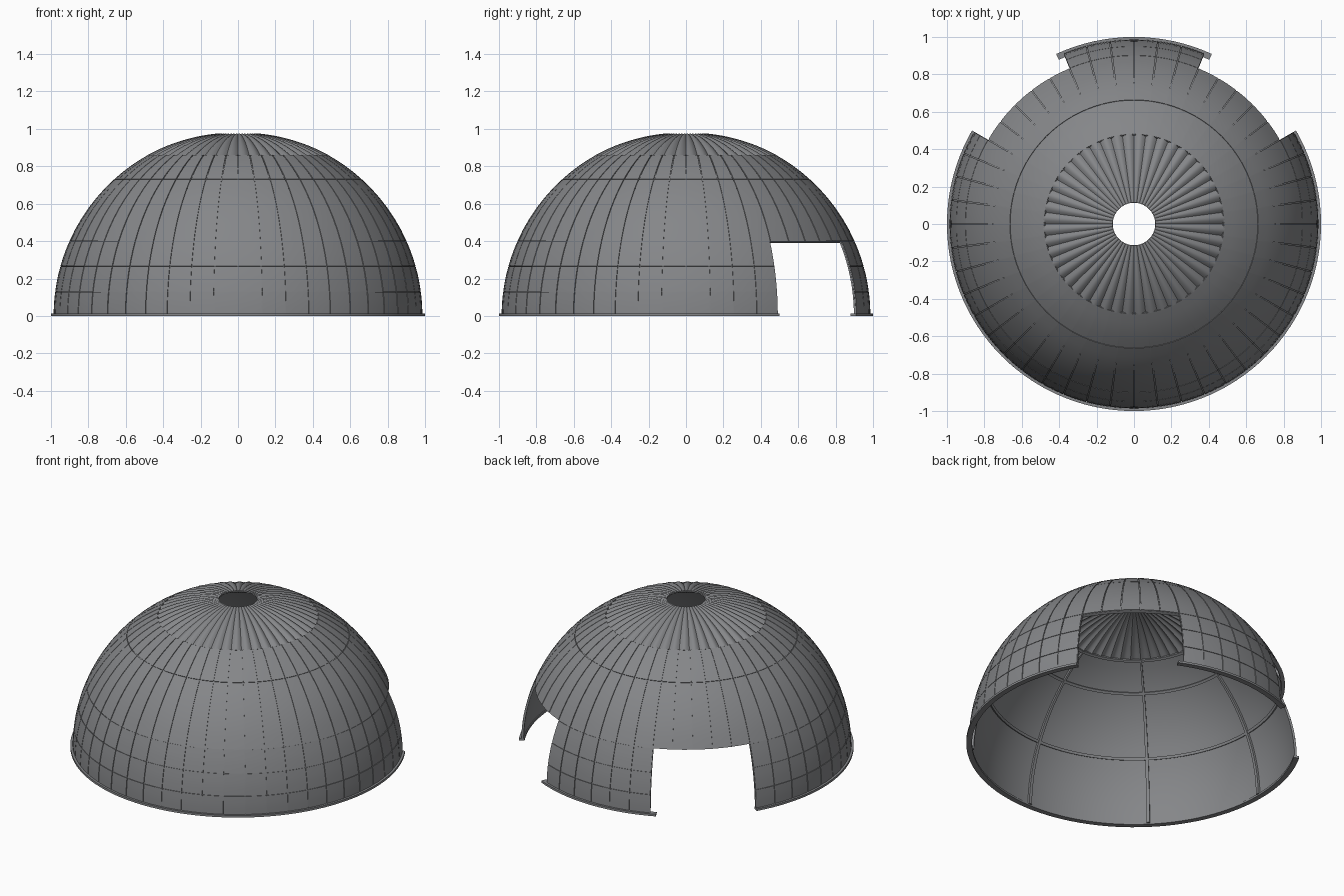
import bpy, bmesh, math
from mathutils import Vector

if "Cube" in bpy.data.objects:
    bpy.data.objects.remove(bpy.data.objects["Cube"])

R = 0.986                       # outer radius of the dome skin
STEP = 7.5                      # width of one gore in degrees
grey = bpy.data.materials.new("slate_grey")
grey.diffuse_color = (0.235, 0.24, 0.25, 1)
grey.use_nodes = True
grey.node_tree.nodes["Principled BSDF"].inputs["Base Color"].default_value = grey.diffuse_color


def lat(z):
    """Latitude in degrees of a height on the dome."""
    return math.degrees(math.asin(z / R))


def point(a, t, r):
    a, t = math.radians(a), math.radians(t)
    return Vector((r * math.cos(t) * math.cos(a), r * math.cos(t) * math.sin(a), r * math.sin(t)))


def block(bm, a0, a1, t0, t1, r0, r1, na, nt):
    """Closed curved slab between two longitudes, latitudes and radii."""
    closed = abs(a1 - a0) >= 359.9
    cols = na if closed else na + 1
    g = [[[bm.verts.new(point(a0 + (a1 - a0) * i / na, t0 + (t1 - t0) * j / nt, r))
           for j in range(nt + 1)] for i in range(cols)] for r in (r0, r1)]
    for i in range(na):
        k = (i + 1) % cols
        for j in range(nt):
            for s in g:
                bm.faces.new((s[i][j], s[k][j], s[k][j + 1], s[i][j + 1]))
        for j in (0, nt):
            bm.faces.new((g[0][i][j], g[0][k][j], g[1][k][j], g[1][i][j]))
    if not closed:
        for i in (0, na):
            for j in range(nt):
                bm.faces.new((g[0][i][j], g[0][i][j + 1], g[1][i][j + 1], g[1][i][j]))


def finish(bm, name):
    bmesh.ops.recalc_face_normals(bm, faces=bm.faces[:])
    me = bpy.data.meshes.new(name)
    bm.to_mesh(me)
    bm.free()
    me.materials.append(grey)
    ob = bpy.data.objects.new(name, me)
    bpy.context.collection.objects.link(ob)
    bpy.ops.object.select_all(action='DESELECT')
    ob.select_set(True)
    bpy.context.view_layer.objects.active = ob
    bpy.ops.object.shade_smooth_by_angle(angle=math.radians(30))
    return ob


T_LOW, T_MID, T_CAP = lat(0.40), lat(0.73), lat(0.862)
WALLS = ((-210, 30), (67.5, 112.5))      # lower wall stretches, openings between

# Inner lining behind the panel gaps
bm = bmesh.new()
block(bm, 0, 360, T_LOW, T_CAP, 0.972, 0.981, 96, 10)
for a0, a1 in WALLS:
    block(bm, a0, a1, 0.5, T_LOW, 0.972, 0.981, int((a1 - a0) / 3.75), 8)
finish(bm, "dome_lining")

# Outer panels, one per gore and row, with narrow gaps
bm = bmesh.new()
GAP = 0.005


def panel(a, t0, t1, nt):
    g = math.degrees(GAP / 2 / math.cos(math.radians((t0 + t1) / 2)))
    h = math.degrees(GAP / 3)
    block(bm, a + g, a + STEP - g, t0 + h, t1 - h, 0.980, R, 2, nt)


for i in range(48):
    a = -210 + i * STEP
    panel(a, T_LOW, T_MID, 6)
    panel(a, T_MID, T_CAP, 4)
    mid = a + STEP / 2
    if any(w0 < mid < w1 for w0, w1 in WALLS):
        rows = [0.5, lat(0.13), lat(0.265), T_LOW]
        for t0, t1 in zip(rows, rows[1:]):
            panel(a, t0, t1, 3)
finish(bm, "dome_panels")

# Fluted cap with a round opening at the top
bm = bmesh.new()
T_TOP = math.degrees(math.acos(0.115 / R))
NA, NT, FL = 48 * 8, 10, 8
shells = []
for inner in (0, 1):
    grid = []
    for i in range(NA):
        row = []
        for j in range(NT + 1):
            t = T_CAP - 0.3 + (T_TOP - T_CAP + 0.3) * j / NT
            depth = 0.030 * math.cos(math.radians(t))
            bulge = math.sin(math.pi * (i % FL) / FL)
            row.append(bm.verts.new(point(i * 360 / NA, t, R - 0.006 - 0.008 * inner + depth * (bulge - 0.5))))
        grid.append(row)
    shells.append(grid)
for i in range(NA):
    k = (i + 1) % NA
    for j in range(NT):
        for s in shells:
            bm.faces.new((s[i][j], s[k][j], s[k][j + 1], s[i][j + 1]))
    for j in (0, NT):
        bm.faces.new((shells[0][i][j], shells[0][k][j], shells[1][k][j], shells[1][i][j]))
finish(bm, "fluted_cap")

# Inner meridian ribs and ring ribs
bm = bmesh.new()
for i in range(8):
    a = i * 45
    low = 0.5 if any(w0 < b < w1 for w0, w1 in WALLS for b in (a, a - 360)) else T_LOW
    block(bm, a - 0.6, a + 0.6, low, T_CAP, 0.958, 0.975, 1, 16)
finish(bm, "meridian_ribs")
bm = bmesh.new()
for t in (T_LOW + 0.5, T_MID, T_CAP - 0.4):
    block(bm, 0, 360, t - 0.5, t + 0.5, 0.962, 0.975, 96, 1)
finish(bm, "ring_ribs")

# Base flange, overhanging the rear wall piece a little
bm = bmesh.new()
for a0, a1 in ((-210, 30), (65.4, 114.6)):
    block(bm, a0, a1, 0, 0.8, 0.966, 1.0, int((a1 - a0) / 3), 1)
finish(bm, "base_flange")
